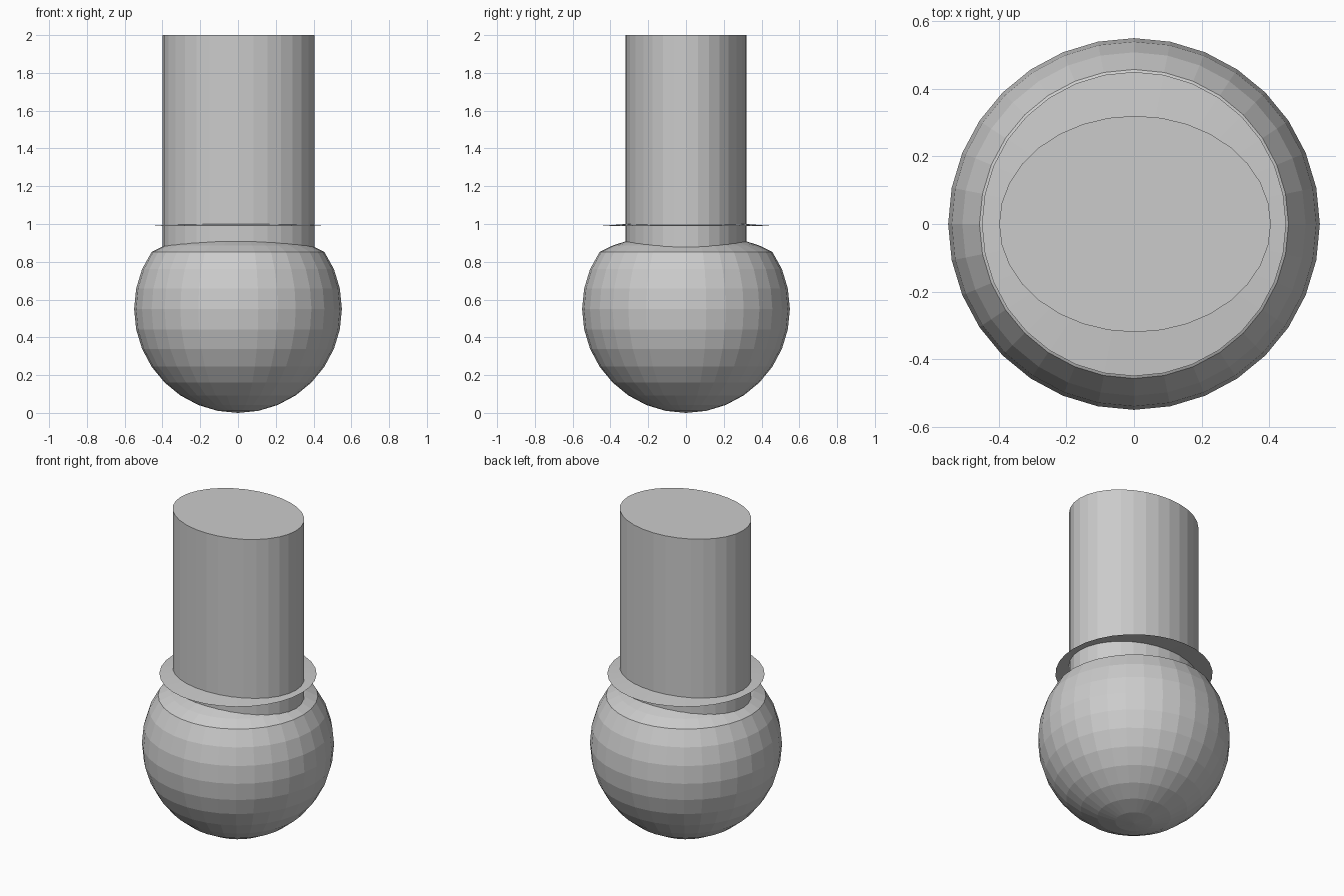
import bpy, bmesh, math
from mathutils import Matrix

if "Cube" in bpy.data.objects:
    bpy.data.objects.remove(bpy.data.objects["Cube"])

grey = bpy.data.materials.new("light grey")
grey.diffuse_color = (0.6, 0.6, 0.6, 1)
grey.use_nodes = True
grey.node_tree.nodes["Principled BSDF"].inputs["Base Color"].default_value = grey.diffuse_color


def add_part(name, bm):
    bmesh.ops.recalc_face_normals(bm, faces=bm.faces)
    mesh = bpy.data.meshes.new(name)
    bm.to_mesh(mesh)
    bm.free()
    mesh.materials.append(grey)
    obj = bpy.data.objects.new(name, mesh)
    bpy.context.collection.objects.link(obj)
    return obj


# Round base: faceted ball whose crown is pressed flatter
R, CROWN = 0.55, 0.85
bm = bmesh.new()
bmesh.ops.create_uvsphere(bm, u_segments=32, v_segments=16, radius=R,
                          matrix=Matrix.Translation((0, 0, R)))
for v in bm.verts:
    if v.co.z > CROWN:
        v.co.z = CROWN + (v.co.z - CROWN) * 0.4
add_part("round_base", bm)

# Oval column rising out of the base
BOTTOM, TOP = 0.86, 2.0
bm = bmesh.new()
bmesh.ops.create_cone(bm, cap_ends=True, segments=32, radius1=1, radius2=1, depth=1,
                      matrix=Matrix.Translation((0.003, 0, (BOTTOM + TOP) / 2))
                      @ Matrix.Diagonal((0.402, 0.32, TOP - BOTTOM, 1)))
add_part("oval_column", bm)

# Paper-thin collar around the column, dipping slightly at its rim
bm = bmesh.new()
bmesh.ops.create_circle(bm, cap_ends=True, cap_tris=True, segments=32, radius=0.45)
for v in bm.verts:
    v.co.z = 0.99 + 0.077 * (0.45 - math.hypot(v.co.x, v.co.y))
collar = add_part("thin_collar", bm)
if collar.data.polygons[0].normal.z < 0:
    collar.data.flip_normals()
